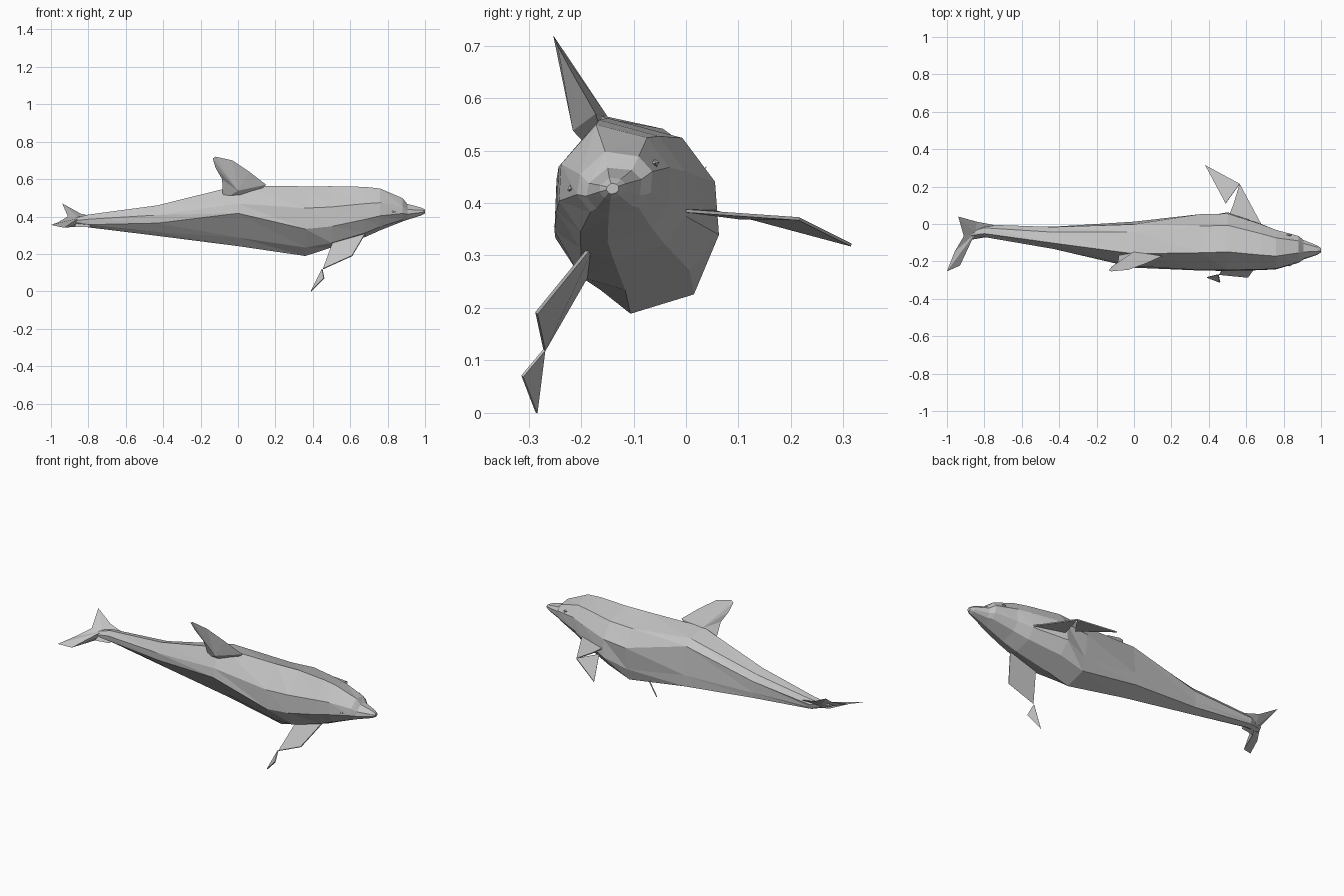
import bpy, bmesh, math
from mathutils import Vector

cube = bpy.data.objects.get("Cube")
if cube:
    bpy.data.objects.remove(cube, do_unlink=True)

skin = bpy.data.materials.new("grey_skin")
skin.use_nodes = True
GREY = (0.55, 0.55, 0.55, 1)
skin.diffuse_color = GREY
skin.node_tree.nodes["Principled BSDF"].inputs["Base Color"].default_value = GREY


def rolled_axes(degrees):
    """Left and up directions of a body rolled towards its right side."""
    roll = math.radians(degrees)
    c, s = math.cos(roll), math.sin(roll)
    return Vector((0, c, s)), Vector((0, -s, c))


def make_object(name, verts, faces, thickness=0):
    mesh = bpy.data.meshes.new(name)
    bm = bmesh.new()
    points = [bm.verts.new(v) for v in verts]
    for face in faces:
        bm.faces.new([points[i] for i in face])
    bmesh.ops.recalc_face_normals(bm, faces=bm.faces)
    bm.to_mesh(mesh)
    bm.free()
    mesh.materials.append(skin)
    obj = bpy.data.objects.new(name, mesh)
    bpy.context.collection.objects.link(obj)
    if thickness:
        solid = obj.modifiers.new("thickness", "SOLIDIFY")
        solid.thickness = thickness
        solid.offset = 0
    return obj


def make_fin(name, outline, ridge, bulge):
    """Fin with a sharp rim and a raised ridge point on each side."""
    n = len(outline)
    ridge, bulge = Vector(ridge), Vector(bulge)
    verts = [Vector(p) for p in outline] + [ridge + bulge, ridge - bulge]
    faces = [(i, (i + 1) % n, apex) for apex in (n, n + 1) for i in range(n)]
    return make_object(name, verts, faces)


def make_section(chine, waist):
    """Half section, mirrored: belly, chine, waist, shoulder and back."""
    half = [(0.4, -1), (chine, -0.65), (1, waist), (0.78, 0.58)]
    return half + [(0, 1)] + [(-v, u) for v, u in reversed(half)]


# Body: sections lofted along the stations
# x, centre y, centre z, half width, height, depth, roll, chine, waist
stations = [
    (-0.9, -0.065, 0.378, 0.02, 0.006, 0.006, 22, 0.7, 0),
    (-0.8, -0.037, 0.375, 0.034, 0.038, 0.03, 22, 0.7, -0.2),
    (-0.43, -0.07, 0.38, 0.062, 0.086, 0.08, 22, 0.63, 0.1),
    (0, -0.1, 0.42, 0.125, 0.158, 0.172, 22, 0.61, 0.3),
    (0.36, -0.095, 0.37, 0.158, 0.2, 0.17, 17, 0.66, 0.05),
    (0.5, -0.095, 0.385, 0.16, 0.185, 0.138, 17, 0.86, 0.05),
    (0.68, -0.122, 0.415, 0.128, 0.15, 0.115, 17, 0.82, 0.05),
    (0.76, -0.135, 0.43, 0.11, 0.125, 0.095, 17, 0.8, 0.05),
    (0.88, -0.135, 0.435, 0.075, 0.066, 0.055, 17, 0.8, 0.05),
    (0.905, -0.137, 0.427, 0.055, 0.042, 0.04, 17, 0.8, 0.05),
    (0.98, -0.14, 0.428, 0.026, 0.021, 0.02, 17, 0.8, 0.05),
    (1, -0.14, 0.428, 0.012, 0.01, 0.01, 17, 0.8, 0.05),
]
verts, faces = [], []
for x, y, z, wide, high, deep, roll, chine, waist in stations:
    left, up = rolled_axes(roll)
    section = make_section(chine, waist)
    n = len(section)
    for v, u in section:
        verts.append(Vector((x, y, z)) + left * v * wide
                     + up * u * (high if u > 0 else deep))
for s in range(len(stations) - 1):
    for i in range(n):
        j = (i + 1) % n
        a, b = s * n, (s + 1) * n
        faces += [(a + i, a + j, b + j), (a + i, b + j, b + i)]
faces += [tuple(range(n)), tuple(range(len(verts) - n, len(verts)))]
make_object("body", verts, faces)

# Dorsal fin, swept back in a leaning plane and sunk into the back
left, up = rolled_axes(20)
rim = [(0.15, 0.57), (0.06, 0.64), (-0.03, 0.7), (-0.12, 0.72), (-0.135, 0.71),
       (-0.12, 0.66), (-0.085, 0.6), (-0.08, 0.49), (0.03, 0.46)]


def lean(x, z):
    return Vector((x, -0.186 + 0.12 * max(x, 0) - (z - 0.56) * 0.42, z))


make_fin("dorsal_fin", [lean(x, z) for x, z in rim], lean(0, 0.55), left * 0.036)

# Tail flukes, one swept pair around a shallow ridge
make_fin("tail_flukes", [
    (-0.75, -0.005, 0.395), (-0.84, 0.012, 0.415), (-0.94, 0.04, 0.47),
    (-0.91, -0.065, 0.4), (-0.96, -0.15, 0.37), (-1, -0.253, 0.355),
    (-0.93, -0.222, 0.34), (-0.875, -0.085, 0.345), (-0.79, -0.07, 0.345),
], (-0.85, -0.045, 0.377), up * 0.016)

# Pectoral flippers: broad inner panel and a split outer blade
panels = [(0, 1, 2, 3), (4, 5, 6)]
make_object("left_flipper", [
    (0.68, 0, 0.385), (0.5, 0.03, 0.39), (0.53, 0.1, 0.372), (0.565, 0.215, 0.37),
    (0.565, 0.215, 0.37), (0.38, 0.315, 0.32), (0.49, 0.11, 0.375)], panels, 0.006)
make_object("right_flipper", [
    (0.69, -0.175, 0.325), (0.515, -0.175, 0.285), (0.455, -0.27, 0.12),
    (0.61, -0.285, 0.19), (0.45, -0.27, 0.12), (0.39, -0.285, 0),
    (0.46, -0.312, 0.07)], panels, 0.006)

# Eyes: small raised lids on both sides of the head
left, up = rolled_axes(17)
for name, side in (("left_eye", 1), ("right_eye", -1)):
    centre = Vector((0.83, -0.135, 0.44)) + left * side * 0.084 + up * 0.012
    corners = [centre + Vector((dx, 0, 0)) + up * du
               for dx, du in ((-0.015, 0), (0, 0.008), (0.015, 0), (0, -0.008))]
    make_fin(name, corners, centre, left * 0.008)
